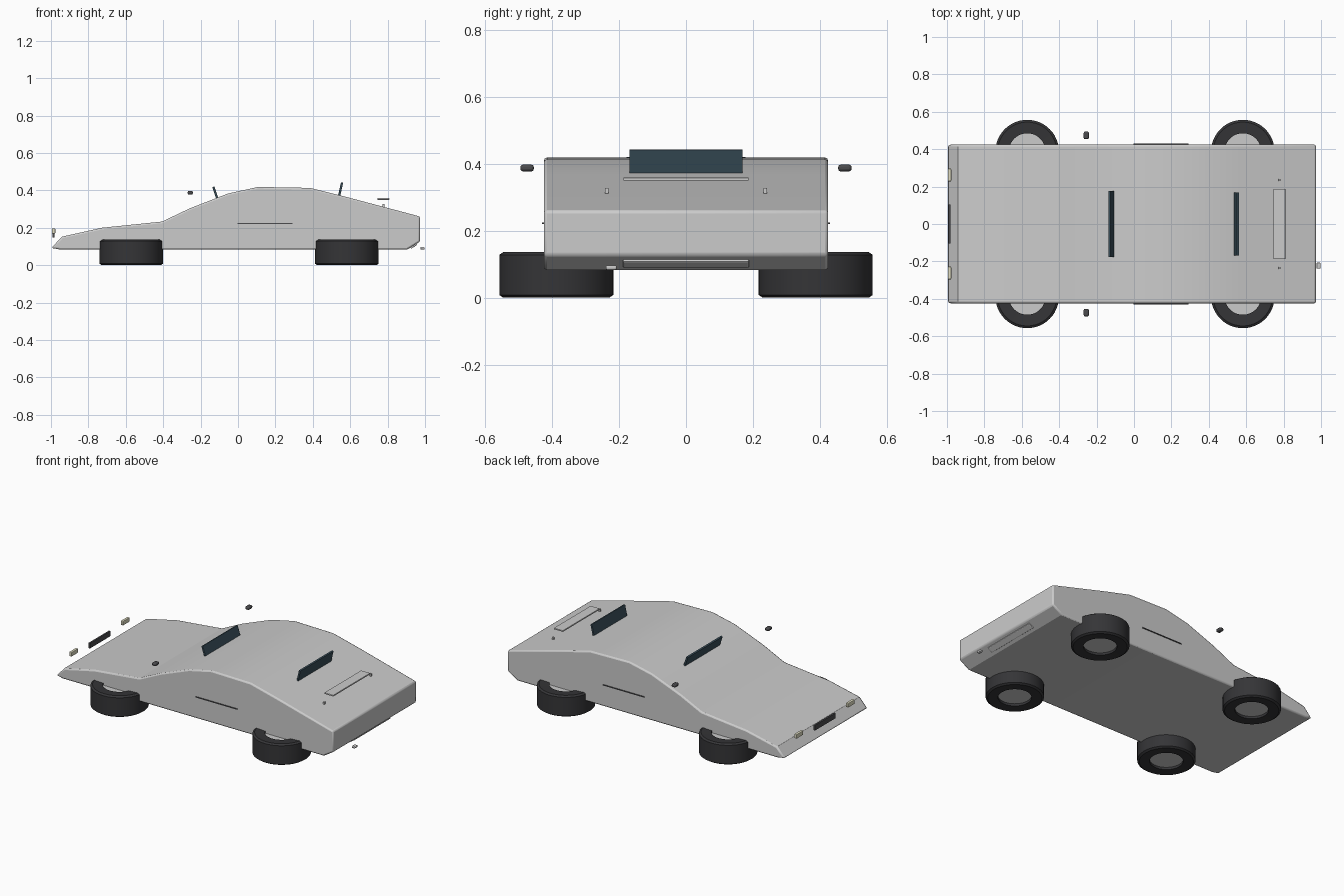
import bpy, bmesh, math
from mathutils import Matrix

if "Cube" in bpy.data.objects:
    bpy.data.objects.remove(bpy.data.objects["Cube"])


def material(name, rgb):
    m = bpy.data.materials.new(name)
    m.diffuse_color = (*rgb, 1)
    m.use_nodes = True
    m.node_tree.nodes["Principled BSDF"].inputs["Base Color"].default_value = m.diffuse_color
    return m


RUBBER = material("rubber", (0.035, 0.035, 0.038))
GLASS = material("glass", (0.04, 0.075, 0.1))
DARK = material("dark_trim", (0.07, 0.07, 0.075))
LAMP = material("lamp", (0.75, 0.73, 0.55))


def finish(name, bm, mat=None, bevel=0, segments=2):
    bmesh.ops.recalc_face_normals(bm, faces=bm.faces)
    me = bpy.data.meshes.new(name)
    bm.to_mesh(me)
    bm.free()
    ob = bpy.data.objects.new(name, me)
    bpy.context.collection.objects.link(ob)
    if mat:
        me.materials.append(mat)
    if bevel:
        b = ob.modifiers.new("bevel", 'BEVEL')
        b.width, b.segments, b.limit_method = bevel, segments, 'ANGLE'
        b.angle_limit = math.radians(40)
    return ob


def smooth(ob, angle=35):
    bpy.ops.object.select_all(action='DESELECT')
    ob.select_set(True)
    bpy.context.view_layer.objects.active = ob
    bpy.ops.object.shade_smooth_by_angle(angle=math.radians(angle))


def box(name, loc, size, tilt=0, mat=None, bevel=0.002):
    bm = bmesh.new()
    bmesh.ops.create_cube(bm, size=1, matrix=Matrix.Diagonal((*size, 1)))
    ob = finish(name, bm, mat, bevel)
    ob.location = loc
    ob.rotation_euler.y = tilt
    return ob


def lathe(name, profile, loc, mat=None):
    # closed (radius, z) profile spun around z
    bm = bmesh.new()
    vs = [bm.verts.new((r, 0, z)) for r, z in profile]
    edges = [bm.edges.new((vs[i], vs[(i + 1) % len(vs)])) for i in range(len(vs))]
    bmesh.ops.spin(bm, geom=vs + edges, axis=(0, 0, 1), cent=(0, 0, 0),
                   angle=2 * math.pi, steps=48, use_merge=True)
    bmesh.ops.remove_doubles(bm, verts=bm.verts, dist=1e-5)
    ob = finish(name, bm, mat)
    ob.location = loc
    smooth(ob)
    return ob


# wedge body: side profile extruded across the width
PROFILE = [(-0.997, 0.092), (-0.942, 0.152), (-0.727, 0.2), (-0.406, 0.233),
           (-0.257, 0.304), (-0.053, 0.383), (0.107, 0.418), (0.385, 0.413),
           (0.57, 0.367), (0.973, 0.26), (0.973, 0.126), (0.904, 0.083),
           (-0.95, 0.083)]
bm = bmesh.new()
side = bm.faces.new([bm.verts.new((x, -0.424, z)) for x, z in PROFILE])
ext = bmesh.ops.extrude_face_region(bm, geom=[side], use_keep_orig=True)
bmesh.ops.translate(bm, vec=(0, 0.848, 0),
                    verts=[v for v in ext["geom"] if isinstance(v, bmesh.types.BMVert)])
smooth(finish("body", bm, bevel=0.009), 15)

# wheels, lying flat under the body corners
for end, x in (("front", -0.571), ("rear", 0.582)):
    for lr, s in (("right", -1), ("left", 1)):
        loc = (x, s * 0.387, 0)
        lathe(f"{end}_{lr}_tyre",
              [(0.098, 0.003), (0.158, 0), (0.17, 0.008), (0.17, 0.128),
               (0.158, 0.136), (0.098, 0.133)], loc, RUBBER)
        lathe(f"{end}_{lr}_hub",
              [(0, 0.018), (0.099, 0.018), (0.099, 0.12), (0, 0.12)], loc)

# windscreen and rear window plates
box("windscreen", (-0.119, 0, 0.38), (0.012, 0.355, 0.082), -0.32, GLASS)
box("rear_window", (0.546, 0, 0.395), (0.012, 0.338, 0.096), 0.22, GLASS)

# paired side details
for lr, s in (("right", -1), ("left", 1)):
    smooth(box(f"{lr}_mirror", (-0.255, s * 0.474, 0.387), (0.028, 0.04, 0.02),
               0, DARK, 0.007))
    box(f"{lr}_door_trim", (0.145, s * 0.425, 0.222), (0.295, 0.009, 0.005), 0, DARK, 0)
    box(f"{lr}_headlight", (-0.986, s * 0.262, 0.183), (0.018, 0.068, 0.028),
        0, LAMP, 0.004)
    box(f"{lr}_spoiler_post", (0.778, s * 0.236, 0.319), (0.011, 0.011, 0.018))

# nose plate, spoiler, rear bar and exhaust
box("nose_grille", (-0.986, 0, 0.165), (0.012, 0.21, 0.034), 0, DARK)
box("spoiler_wing", (0.777, 0, 0.354), (0.064, 0.374, 0.009))
box("rear_bar", (0.938, 0, 0.103), (0.038, 0.376, 0.013), -0.55, None, 0.004)
smooth(box("exhaust_tip", (0.986, -0.223, 0.09), (0.022, 0.032, 0.013), 0, None, 0.004))
